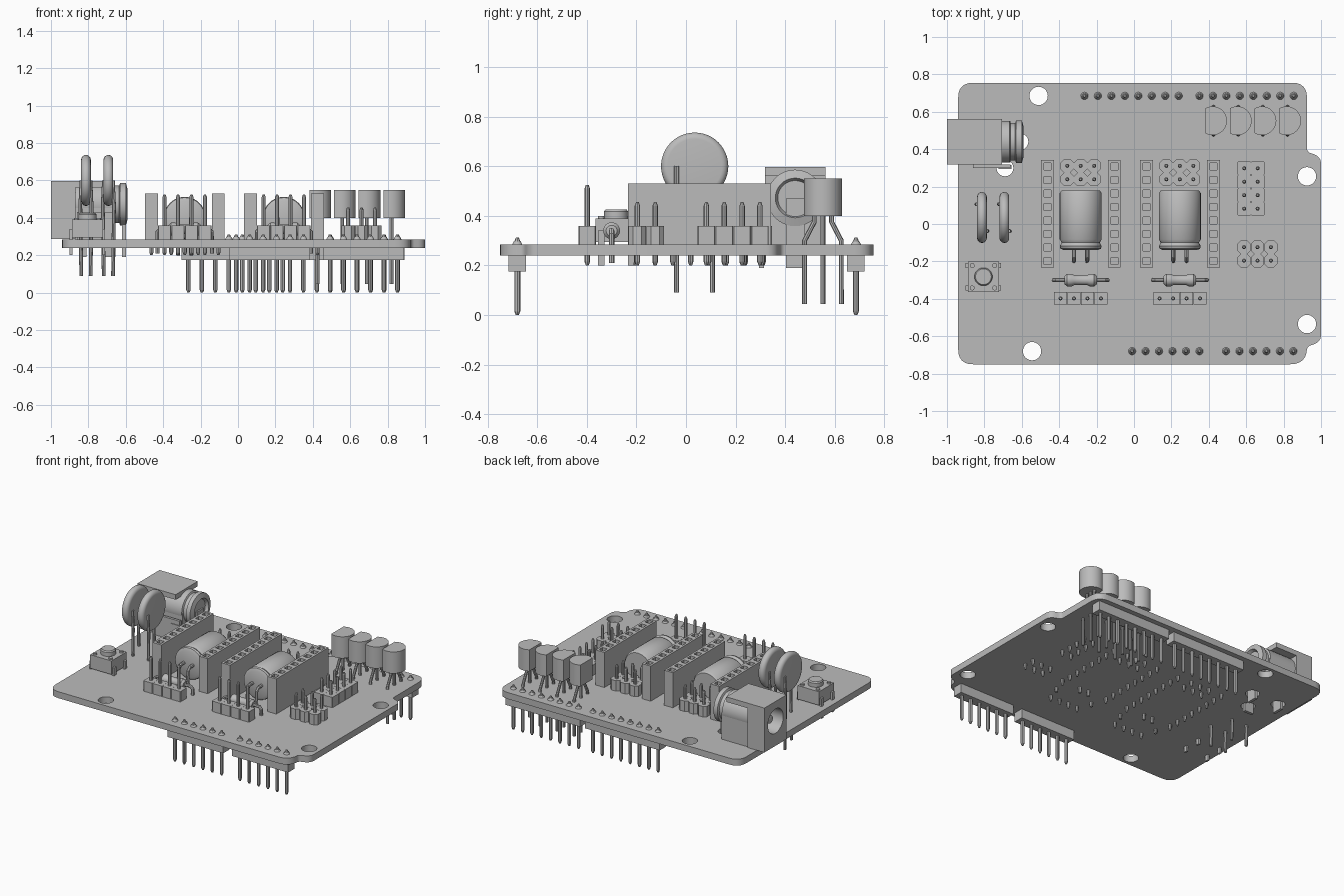
import bpy, bmesh, math
from mathutils import Matrix, Vector

cube = bpy.data.objects.get("Cube")
if cube:
    bpy.data.objects.remove(cube, do_unlink=True)

grey = bpy.data.materials.new("plain_grey")
grey.use_nodes = True
grey.diffuse_color = (0.5, 0.5, 0.5, 1)
grey.node_tree.nodes["Principled BSDF"].inputs["Base Color"].default_value = (0.5, 0.5, 0.5, 1)

PITCH = 0.072
TOP, BOTTOM = 0.285, 0.24
# Axis maps: local z becomes world x or world y
ALONG_X = Matrix(((0, 0, 1, 0), (1, 0, 0, 0), (0, 1, 0, 0), (0, 0, 0, 1)))
ALONG_Y = Matrix(((0, 1, 0, 0), (0, 0, 1, 0), (1, 0, 0, 0), (0, 0, 0, 1)))
UPRIGHT = Matrix.Identity(4)


def add_mesh(name, mesh):
    mesh.materials.clear()
    mesh.materials.append(grey)
    mesh.shade_smooth()
    mesh.set_sharp_from_angle(angle=math.radians(35))
    ob = bpy.data.objects.new(name, mesh)
    bpy.context.collection.objects.link(ob)
    return ob


def finish(name, bm):
    bmesh.ops.recalc_face_normals(bm, faces=bm.faces)
    mesh = bpy.data.meshes.new(name)
    bm.to_mesh(mesh)
    bm.free()
    return add_mesh(name, mesh)


def from_curve(name, curve):
    helper = bpy.data.objects.new(name + "_curve", curve)
    mesh = bpy.data.meshes.new_from_object(helper)
    bpy.data.objects.remove(helper)
    return add_mesh(name, mesh)


def box(bm, x, y, z0, z1, w, d):
    m = Matrix.Translation((x, y, (z0 + z1) / 2)) @ Matrix.Diagonal((w, d, z1 - z0, 1))
    bmesh.ops.create_cube(bm, size=1, matrix=m)


def prism(bm, points, z0, z1):
    face = bm.faces.new([bm.verts.new((x, y, z0)) for x, y in points])
    ext = bmesh.ops.extrude_face_region(bm, geom=[face], use_keep_orig=True)
    for v in ext["geom"]:
        if isinstance(v, bmesh.types.BMVert):
            v.co.z = z1


def pin(bm, x, y, z0, z1, r=0.011):
    # Square pin with tapered ends
    for a, b, ra, rb in ((z0, z0 + 0.015, 0.5, 1), (z0 + 0.015, z1 - 0.015, 1, 1), (z1 - 0.015, z1, 1, 0.5)):
        bmesh.ops.create_cone(bm, cap_ends=True, segments=8, radius1=r * ra, radius2=r * rb,
                              depth=b - a, matrix=Matrix.Translation((x, y, (a + b) / 2)))


def lathe(name, profile, origin, axis=UPRIGHT, steps=40):
    bm = bmesh.new()
    verts = [bm.verts.new((r, 0, t)) for r, t in profile]
    edges = [bm.edges.new(p) for p in zip(verts, verts[1:])]
    bmesh.ops.spin(bm, geom=verts + edges, cent=(0, 0, 0), axis=(0, 0, 1), angle=math.tau, steps=steps)
    bmesh.ops.remove_doubles(bm, verts=bm.verts, dist=0.0001)
    bm.transform(Matrix.Translation(origin) @ axis)
    return finish(name, bm)


def wires(name, paths, radius):
    curve = bpy.data.curves.new(name, "CURVE")
    curve.dimensions = "3D"
    curve.bevel_depth, curve.bevel_resolution, curve.use_fill_caps = radius, 2, True
    for path in paths:
        s = curve.splines.new("POLY")
        s.points.add(len(path) - 1)
        for p, co in zip(s.points, path):
            p.co = (*co, 1)
    return from_curve(name, curve)


def plate(name, loops, z0, z1, axis=UPRIGHT):
    # Filled outline; inner loops become holes
    curve = bpy.data.curves.new(name, "CURVE")
    curve.dimensions, curve.fill_mode = "2D", "BOTH"
    curve.extrude = (z1 - z0) / 2
    for loop in loops:
        s = curve.splines.new("POLY")
        s.points.add(len(loop) - 1)
        s.use_cyclic_u = True
        for p, (x, y) in zip(s.points, loop):
            p.co = (x, y, 0, 1)
    ob = from_curve(name, curve)
    ob.data.transform(axis @ Matrix.Translation((0, 0, (z0 + z1) / 2)))
    return ob


def circle(x, y, r, n=32):
    return [(x + r * math.cos(math.tau * i / n), y + r * math.sin(math.tau * i / n)) for i in range(n)]


def rect(x, y, w, d):
    return [(x + sx * w / 2, y + sy * d / 2) for sx, sy in ((-1, -1), (1, -1), (1, 1), (-1, 1))]


def rounded(corners):
    out = []
    for i, (x, y, r) in enumerate(corners):
        c = Vector((x, y))
        a = c + (Vector(corners[i - 1][:2]) - c).normalized() * r
        b = c + (Vector(corners[(i + 1) % len(corners)][:2]) - c).normalized() * r
        for k in range(7):
            t = k / 6
            out.append(tuple(a * (1 - t) ** 2 + c * 2 * t * (1 - t) + b * t * t))
    return out


# Circuit board with mounting holes and jack slots
outline = rounded([(-0.94, -0.75, 0.08), (0.925, -0.75, 0.09), (0.925, -0.655, 0.02), (1, -0.63, 0.04),
                   (1, 0.36, 0.04), (0.925, 0.385, 0.02), (0.925, 0.755, 0.08), (-0.94, 0.755, 0.08)])
mounts = [(-0.51, 0.685), (-0.545, -0.68), (0.925, 0.255), (0.925, -0.535)]
slots = [(-0.61, 0.44), (-0.69, 0.30), (-0.82, 0.44)]
plate("circuit_board", [outline] + [circle(x, y, 0.049) for x, y in mounts]
      + [circle(x, y, 0.045) for x, y in slots], BOTTOM, TOP)

# Long pin headers under the board
for i, (x0, y, n) in enumerate([(-0.265, 0.685, 8), (0.35, 0.685, 8), (-0.01, -0.68, 6), (0.492, -0.68, 6)]):
    bm = bmesh.new()
    box(bm, x0 + PITCH * (n - 1) / 2, y, 0.175, BOTTOM, PITCH * n, 0.07)
    for k in range(n):
        pin(bm, x0 + k * PITCH, y, 0, 0.312, 0.012)
        bmesh.ops.create_cone(bm, cap_ends=True, segments=16, radius1=0.02, radius2=0.014, depth=0.012,
                              matrix=Matrix.Translation((x0 + k * PITCH, y, TOP + 0.006)))
    finish(f"stacking_header_{i + 1}", bm)


def pin_header(name, cx, cy, nx, ny, top, cut):
    bm = bmesh.new()
    h = PITCH / 2 - 0.0005
    for i in range(nx):
        for j in range(ny):
            x, y = cx + (i - (nx - 1) / 2) * PITCH, cy + (j - (ny - 1) / 2) * PITCH
            c = h - cut
            cell = [(-c, -h), (c, -h), (h, -c), (h, c), (c, h), (-c, h), (-h, c), (-h, -c)]
            prism(bm, [(x + u, y + v) for u, v in cell], TOP, 0.358)
            pin(bm, x, y, 0.2, top)
    finish(name, bm)


def socket_strip(name, x, cy=0.055, n=8):
    ys = [cy + (k - (n - 1) / 2) * PITCH for k in range(n)]
    plate(name, [rect(x, cy, 0.068, PITCH * n)] + [rect(x, y, 0.038, 0.038) for y in ys], TOP, 0.53)
    bm = bmesh.new()
    for y in ys:
        box(bm, x, y, TOP, 0.5, 0.04, 0.04)
        pin(bm, x, y, 0.2, BOTTOM + 0.03)
    finish(name + "_contacts", bm)


# Two identical driver stations
for side, cx in (("right", -0.285), ("left", 0.245)):
    socket_strip(f"socket_strip_{side}_a", cx - 0.178)
    socket_strip(f"socket_strip_{side}_b", cx + 0.18)
    pin_header(f"jumper_block_{side}", cx, 0.275, 3, 2, 0.455, 0.018)
    pin_header(f"motor_header_{side}", cx, -0.398, 4, 1, 0.525, 0.004)
    lathe(f"can_capacitor_{side}",
          [(0, -0.14), (0.09, -0.14), (0.108, -0.132), (0.112, -0.118), (0.102, -0.1), (0.112, -0.082),
           (0.112, 0.165), (0.102, 0.18), (0, 0.18)], (cx, 0, 0.4), ALONG_Y)
    wires(f"can_capacitor_leads_{side}",
          [[(cx + s, -0.13, 0.4), (cx + s, -0.175, 0.4), (cx + s, -0.195, 0.38), (cx + s, -0.2, 0.2)]
           for s in (-0.035, 0.035)], 0.011)
    lathe(f"resistor_{side}",
          [(0, -0.087), (0.022, -0.086), (0.034, -0.072), (0.034, -0.05), (0.027, -0.035),
           (0.027, 0.035), (0.034, 0.05), (0.034, 0.072), (0.022, 0.086), (0, 0.087)],
          (cx, -0.3, 0.34), ALONG_X, 24)
    wires(f"resistor_leads_{side}",
          [[(cx + s * 0.08, -0.3, 0.34), (cx + s * 0.13, -0.3, 0.34), (cx + s * 0.145, -0.3, 0.325),
            (cx + s * 0.145, -0.3, 0.21)] for s in (-1, 1)], 0.011)

# Auxiliary pin blocks
pin_header("expansion_block", 0.625, 0.19, 2, 4, 0.455, 0.003)
pin_header("option_block", 0.66, -0.16, 3, 2, 0.455, 0.018)

# Transistors with flat side toward -x and spread legs
for i in range(4):
    x = 0.38 + i * 0.132
    bm = bmesh.new()
    arc = [(x + 0.04 + 0.077 * math.cos(a), 0.552 + 0.077 * math.sin(a))
           for a in [math.radians(-120 + 240 * k / 24) for k in range(25)]]
    prism(bm, arc, 0.4, 0.55)
    finish(f"transistor_{i + 1}", bm)
    wires(f"transistor_legs_{i + 1}",
          [[(x + 0.045, 0.552 + s * 0.035, 0.41), (x + 0.045, 0.552 + s * 0.035, 0.375),
            (x + 0.045, 0.552 + s * 0.074, 0.3), (x + 0.045, 0.552 + s * 0.074, 0.045)]
           for s in (-1, 0, 1)], 0.01)

# Disc capacitors on long legs
for i, x in enumerate((-0.813, -0.693)):
    rim = [(0.11 + 0.026 * math.cos(a), 0.026 * math.sin(a))
           for a in [math.radians(-90 + 20 * k) for k in range(10)]]
    lathe(f"disc_capacitor_{i + 1}", [(0, -0.022)] + rim + [(0, 0.022)], (x, 0.035, 0.6), ALONG_X, 48)
    wires(f"disc_capacitor_legs_{i + 1}",
          [[(x + s * 0.024, y, 0.6), (x + s * 0.03, y, 0.47), (x + s * 0.025, y, 0.09)]
           for s, y in ((-1, 0.106), (1, -0.038))], 0.01)

# Push button
bm = bmesh.new()
box(bm, -0.805, -0.282, TOP + 0.01, 0.39, 0.165, 0.165)
for sx in (-1, 1):
    for sy in (-1, 1):
        lx, ly = -0.805 + sx * 0.088, -0.282 + sy * 0.06
        box(bm, lx, ly, 0.2, 0.34, 0.014, 0.025)
        bmesh.ops.create_cone(bm, cap_ends=True, segments=16, radius1=0.013, radius2=0.013, depth=0.012,
                              matrix=Matrix.Translation((-0.805 + sx * 0.06, ly, 0.394)))
finish("button_body", bm)
lathe("button_cap", [(0, 0.38), (0.048, 0.38), (0.048, 0.418), (0.042, 0.426), (0, 0.426)], (-0.805, -0.282, 0))

# Power jack: hollow front block, barrel in a saddle, roof plate and lugs
plate("jack_front", [rect(0.44, 0.442, 0.245, 0.31), circle(0.44, 0.46, 0.085)], -1, -0.87, ALONG_X)
lathe("jack_barrel", [(0, -0.88), (0.112, -0.88), (0.112, -0.665), (0.1, -0.66), (0.1, -0.635),
                      (0.114, -0.63), (0.114, -0.6), (0.08, -0.59), (0.07, -0.61), (0, -0.61)],
      (0, 0.44, 0.472), ALONG_X)
lathe("jack_centre_pin", [(0.028, -0.87), (0.028, -0.96), (0, -0.97)], (0, 0.44, 0.46), ALONG_X, 20)
bm = bmesh.new()
box(bm, -0.765, 0.44, TOP, 0.47, 0.21, 0.22)
box(bm, -0.79, 0.44, 0.562, 0.597, 0.17, 0.245)
box(bm, -0.76, 0.308, TOP, 0.43, 0.2, 0.018)
box(bm, -0.61, 0.44, 0.19, 0.47, 0.02, 0.075)
box(bm, -0.69, 0.305, 0.19, 0.4, 0.07, 0.02)
box(bm, -0.82, 0.44, 0.19, 0.3, 0.02, 0.075)
finish("jack_frame", bm)
